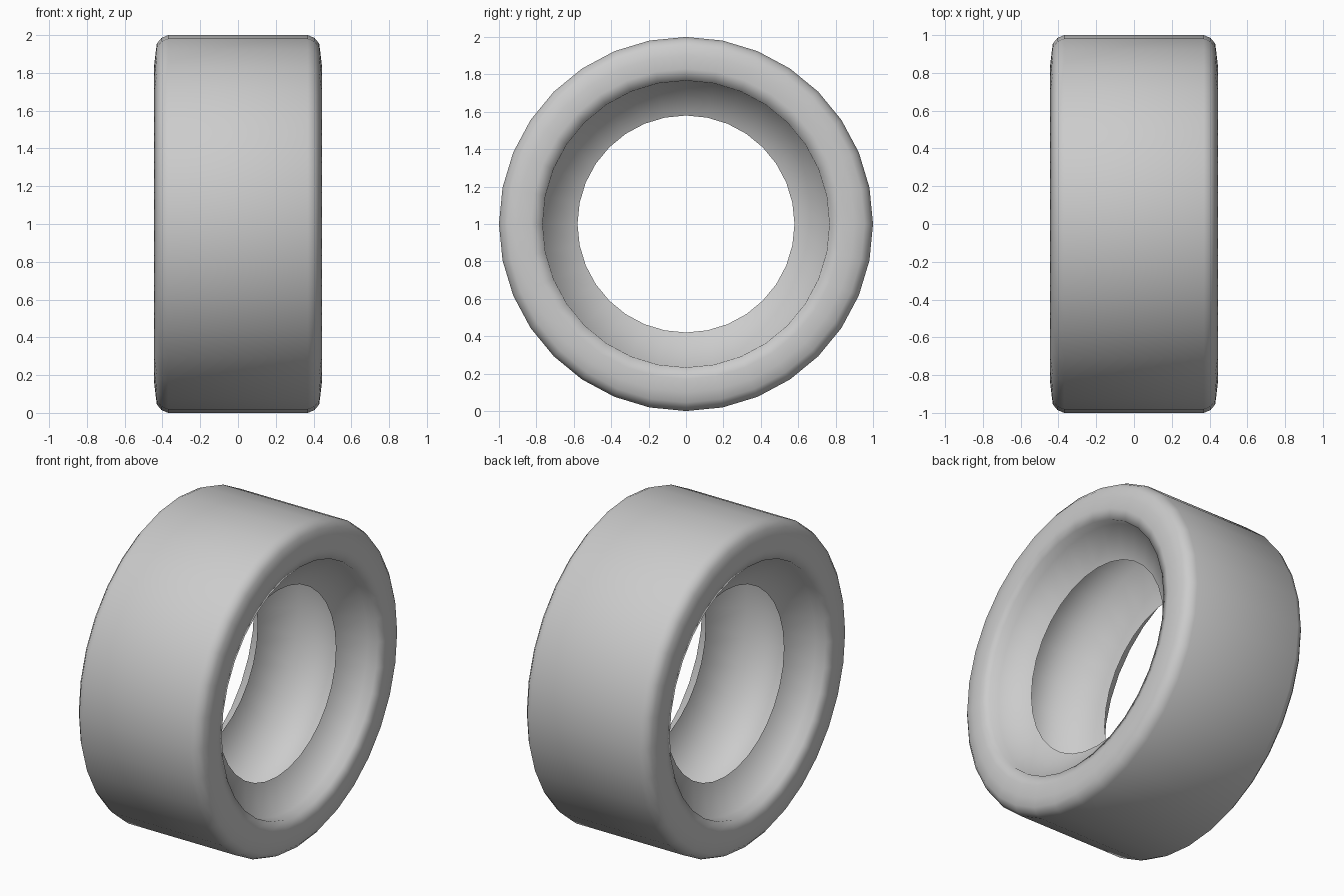
import bpy, bmesh, math
from mathutils import Matrix, Vector

if "Cube" in bpy.data.objects:
    bpy.data.objects.remove(bpy.data.objects["Cube"])

SIDES = 32

# Half cross-section (x, radius): tread, shoulder, sidewall, rim step, lip, hollow inside
half = [(0.37, 1.0), (0.405, 0.985), (0.43, 0.955), (0.437, 0.90), (0.445, 0.83),
        (0.425, 0.767), (0.36, 0.765), (0.27, 0.58), (0.21, 0.90)]
profile = half + [(-x, r) for x, r in reversed(half)]

# Revolve the closed profile around the axle
bm = bmesh.new()
rings = []
for i in range(SIDES):
    turn = Matrix.Rotation(2 * math.pi * i / SIDES, 3, 'X')
    rings.append([bm.verts.new(turn @ Vector((x, 0, r)) + Vector((0, 0, 1)))
                  for x, r in profile])
n = len(profile)
for i in range(SIDES):
    a, b = rings[i], rings[(i + 1) % SIDES]
    for j in range(n):
        k = (j + 1) % n
        bm.faces.new((a[j], a[k], b[k], b[j]))
bmesh.ops.recalc_face_normals(bm, faces=bm.faces)

mesh = bpy.data.meshes.new("tire")
bm.to_mesh(mesh)
bm.free()
tire = bpy.data.objects.new("tire", mesh)
bpy.context.collection.objects.link(tire)

# Smooth rubber all over, crisp only at the inner lip
bpy.context.view_layer.objects.active = tire
tire.select_set(True)
bpy.ops.object.shade_smooth_by_angle(angle=math.radians(85))
